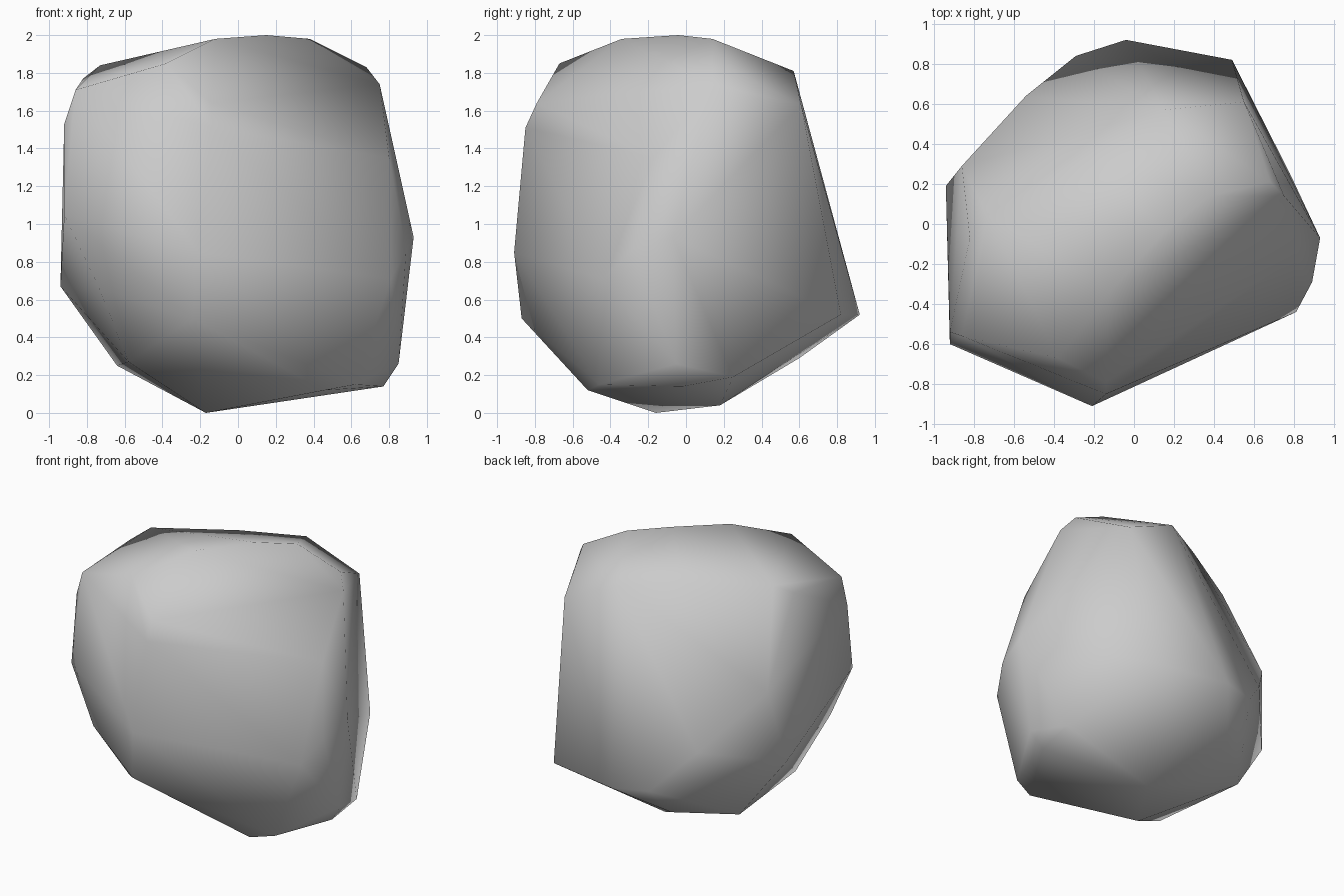
import bpy
import bmesh
from mathutils import Vector

# Remove the default cube only
default_cube = bpy.data.objects.get("Cube")
if default_cube:
    bpy.data.objects.remove(default_cube, do_unlink=True)


def make_material(name, colour):
    material = bpy.data.materials.new(name)
    material.use_nodes = True
    material.diffuse_color = colour
    shader = material.node_tree.nodes["Principled BSDF"]
    shader.inputs["Base Color"].default_value = colour
    return material


def hull_mesh(name, corners, unit):
    """Wrap a tight convex skin around the chipped corners of the stone."""
    mesh = bpy.data.meshes.new(name)
    bm = bmesh.new()
    for corner in corners:
        bm.verts.new(Vector(corner) * unit)
    result = bmesh.ops.convex_hull(bm, input=bm.verts)
    unused = set(result["geom_interior"]) | set(result["geom_unused"])
    loose = [item for item in unused if isinstance(item, bmesh.types.BMVert)]
    bmesh.ops.delete(bm, geom=loose, context="VERTS")
    bmesh.ops.recalc_face_normals(bm, faces=bm.faces)
    bm.to_mesh(mesh)
    bm.free()
    return mesh


# Corners of the stone, in hundredths of a unit, from the ground upwards
foot = [
    (-17, -16, 0), (4, 18, 4), (46, -52, 12), (62, -46, 15),
    (77, -2, 14), (78, 25, 19), (85, -5, 26),
    (-64, 30, 25), (-58, -43, 27),
]
back_bulge = [
    (49, 82, 52), (-4, 92, 52), (-29, 84, 53), (-30, 60, 29),
    (-54, 64, 80), (-86, 29, 119), (-94, 19, 67),
]
front_ridge = [
    (-24, -87, 50), (-21, -91, 85), (-14, -85, 151), (-14, -79, 164),
]
right_edge = [
    (-73, -62, 65), (-92, -60, 105), (-92, -54, 153), (-86, -56, 171),
]
left_edge = [
    (81, -44, 71), (89, -29, 86), (93, -7, 93), (80, -17, 135),
]
crown = [
    (55, 61, 163), (15, 57, 181), (-23, 34, 184), (-73, 4, 184),
    (-82, -7, 177), (-38, -67, 185), (-12, -34, 198), (15, -4, 200),
    (38, 14, 198), (68, 21, 183), (75, 14, 174),
]
corners = foot + back_bulge + front_ridge + right_edge + left_edge + crown

# One stone, smooth over all its broad planes
stone_mesh = hull_mesh("boulder", corners, 0.01)
stone_mesh.materials.append(make_material("stone grey", (0.6, 0.6, 0.6, 1.0)))
stone_mesh.shade_smooth()
boulder = bpy.data.objects.new("boulder", stone_mesh)
bpy.context.collection.objects.link(boulder)
